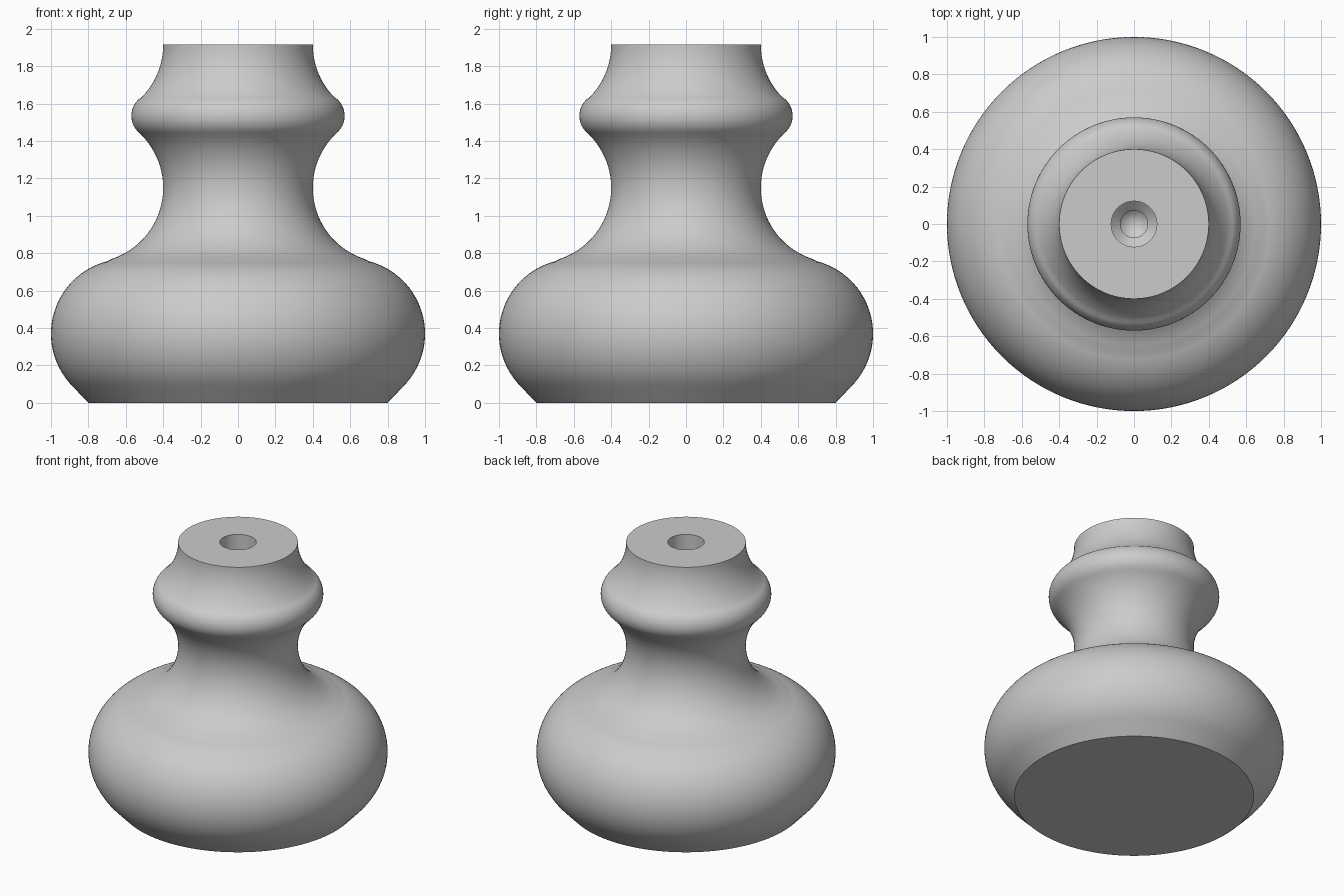
import bpy, bmesh
from math import atan2, cos, sin, pi, radians
from mathutils import Vector

SEGMENTS = 128
cube = bpy.data.objects.get("Cube")
if cube:
    bpy.data.objects.remove(cube)

grey = bpy.data.materials.new("plain_grey")
grey.use_nodes = True
colour = (0.6, 0.6, 0.6, 1)
grey.diffuse_color = colour
grey.node_tree.nodes["Principled BSDF"].inputs["Base Color"].default_value = colour


def arc(centre, radius, start, end, steps):
    """Points along a circular arc in the (radius, height) plane."""
    return [(centre[0] + radius * cos(start + (end - start) * i / steps),
             centre[1] + radius * sin(start + (end - start) * i / steps))
            for i in range(steps + 1)]


def angle(a, b):
    return atan2(b[1] - a[1], b[0] - a[0])


# Centres of the tangent arcs: base bulge, neck cove, bead, upper cove
bulge, neck, bead, cove = (0.6, 0.37), (0.8, 1.15), (0.45, 1.535), (0.8, 1.915)
up = 2 * pi

profile = [(0, 0), (0.8, 0)]
profile += arc(bulge, 0.4, -pi / 4, angle(bulge, neck), 32)
profile += arc(neck, 0.4, angle(neck, bulge) + up, angle(neck, bead), 32)[1:]
profile += arc(bead, 0.12, angle(bead, neck), angle(bead, cove), 20)[1:]
profile += arc(cove, 0.4, angle(cove, bead) + up, pi, 16)[1:]

# Stepped screw hole with a tapered shoulder and a pointed end
profile += [(0.122, 1.915), (0.122, 1.5), (0.073, 1.455), (0.073, 1.05), (0, 0.98)]

# Turn the profile around the vertical axis
bm = bmesh.new()
verts = [bm.verts.new((r, 0, z)) for r, z in profile]
edges = [bm.edges.new(pair) for pair in zip(verts, verts[1:])]
bmesh.ops.spin(bm, geom=verts + edges, cent=(0, 0, 0), axis=(0, 0, 1),
               angle=2 * pi, steps=SEGMENTS, use_duplicate=False)
bmesh.ops.remove_doubles(bm, verts=bm.verts, dist=0.0001)
bmesh.ops.recalc_face_normals(bm, faces=bm.faces)

mesh = bpy.data.meshes.new("turned_foot")
bm.to_mesh(mesh)
bm.free()
mesh.materials.append(grey)
foot = bpy.data.objects.new("turned_foot", mesh)
bpy.context.collection.objects.link(foot)

bpy.ops.object.select_all(action='DESELECT')
foot.select_set(True)
bpy.context.view_layer.objects.active = foot
bpy.ops.object.shade_smooth_by_angle(angle=radians(30))
